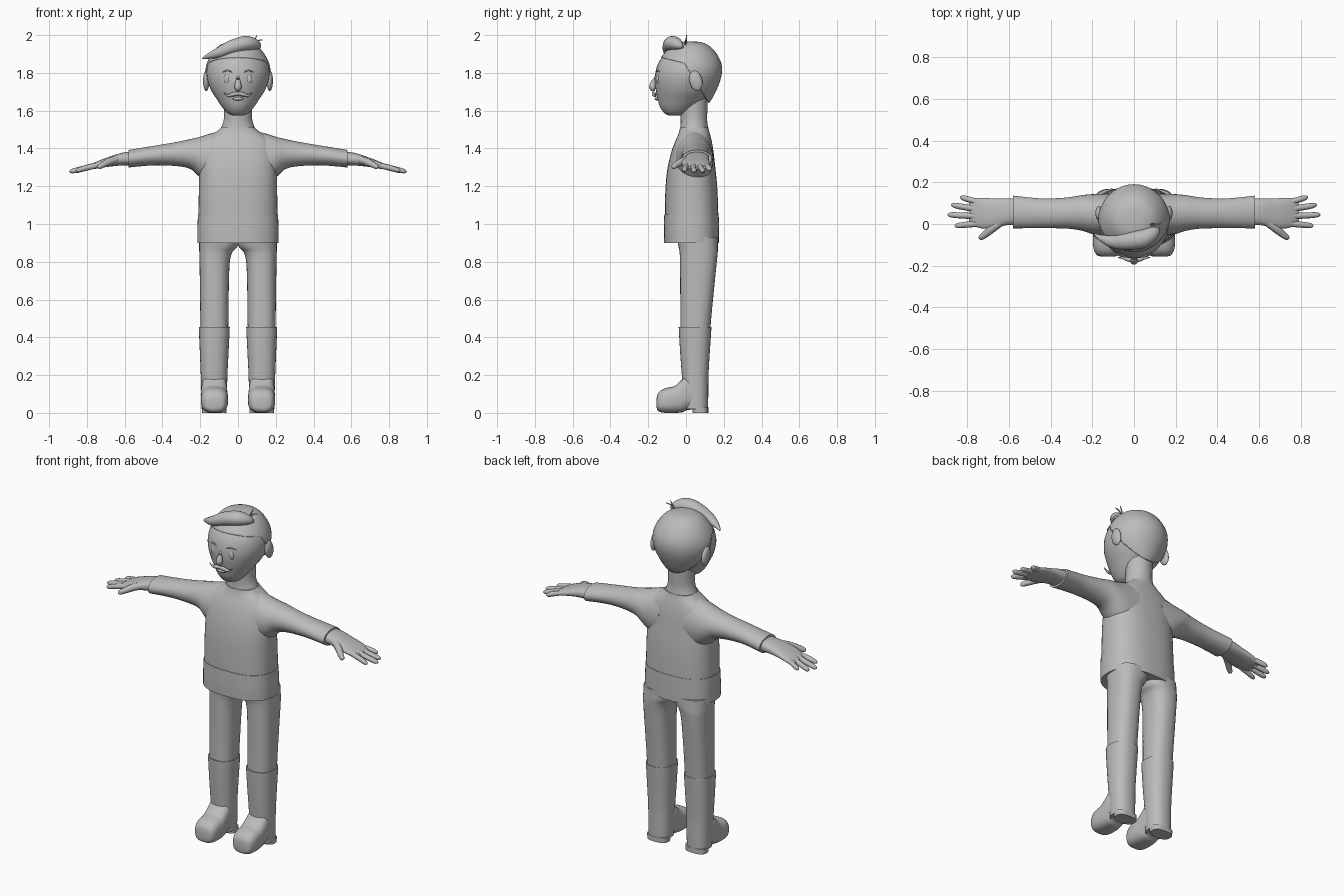
import bpy, bmesh, math
from mathutils import Vector, Matrix

grey = bpy.data.materials.new("plain_grey")
grey.diffuse_color = (0.5, 0.5, 0.5, 1)


def finish(name, bm, mirror=False):
    bmesh.ops.recalc_face_normals(bm, faces=bm.faces)
    me = bpy.data.meshes.new(name)
    bm.to_mesh(me)
    bm.free()
    me.materials.append(grey)
    ob = bpy.data.objects.new(name, me)
    bpy.context.collection.objects.link(ob)
    if mirror:
        ob.modifiers.new("mirror", 'MIRROR')
        ob.modifiers["mirror"].use_mirror_merge = False
    return ob


def spline(rows, steps):
    """Smooth curve through rows of numbers."""
    out = []
    for i in range(len(rows) - 1):
        a, b, c, d = (rows[max(0, min(len(rows) - 1, i + k))] for k in (-1, 0, 1, 2))
        for s in range(steps):
            t = s / steps
            out.append([0.5 * (2 * q + (r - p) * t + (2 * p - 5 * q + 4 * r - u) * t * t
                               + (3 * q - p - 3 * r + u) * t ** 3) for p, q, r, u in zip(a, b, c, d)])
    return out + [list(rows[-1])]


def skin(rings):
    bm = bmesh.new()
    loops = [[bm.verts.new(p) for p in r] for r in rings]
    n = len(loops[0])
    for a, b in zip(loops, loops[1:]):
        for i in range(n):
            bm.faces.new((a[i], a[(i + 1) % n], b[(i + 1) % n], b[i]))
    bm.faces.new(loops[0])
    bm.faces.new(loops[-1])
    return bm


def loft(rows, axis='z', p=2.0, n=32, steps=4):
    """Rows are (position, low, high, low, high) along the given axis."""
    rings = []
    for t, a0, a1, b0, b1 in spline(rows, steps):
        ring = []
        for i in range(n):
            w = 2 * math.pi * i / n
            c, s = math.cos(w), math.sin(w)
            u = (a0 + a1) / 2 + (a1 - a0) / 2 * math.copysign(abs(c) ** (2 / p), c)
            v = (b0 + b1) / 2 + (b1 - b0) / 2 * math.copysign(abs(s) ** (2 / p), s)
            ring.append({'z': (u, v, t), 'x': (t, u, v), 'y': (u, t, v)}[axis])
        rings.append(ring)
    return skin(rings)


def tube(rows, n=12, steps=5, flat=1.0):
    """Rows are (x, y, z, radius); flat squashes the height."""
    pts = spline(rows, steps)
    rings = []
    for i, q in enumerate(pts):
        d = Vector(pts[min(i + 1, len(pts) - 1)][:3]) - Vector(pts[max(i - 1, 0)][:3])
        d.normalize()
        ref = Vector((0, 0, 1)) if abs(d.z) < 0.9 else Vector((0, 1, 0))
        u = d.cross(ref).normalized()
        v = u.cross(d) * flat
        r = max(q[3], 0.0005)
        rings.append([Vector(q[:3]) + r * (u * math.cos(2 * math.pi * k / n)
                      + v * math.sin(2 * math.pi * k / n)) for k in range(n)])
    return skin(rings)


def ball(center, size, tilt=0.0):
    bm = bmesh.new()
    m = Matrix.Translation(center) @ Matrix.Rotation(tilt, 4, 'X') @ Matrix.Diagonal((*size, 1))
    bmesh.ops.create_uvsphere(bm, u_segments=20, v_segments=12, radius=1, matrix=m)
    return bm


def sym(rows):
    return [(z, -w, w, a, b) for z, w, a, b in rows]


# sweater body, hem band and sleeves
finish("sweater_body", loft(sym([
    (0.92, .208, -.108, .17), (1.05, .209, -.112, .171), (1.2, .207, -.108, .165),
    (1.3, .205, -.097, .155), (1.38, .20, -.078, .146), (1.43, .185, -.06, .138),
    (1.465, .15, -.045, .13), (1.49, .112, -.036, .123), (1.51, .09, -.032, .118)]), p=2.5, n=48))
finish("sweater_hem", loft(sym([
    (0.90, .215, -.116, .175), (0.97, .215, -.117, .175), (1.05, .212, -.115, .173)]), p=2.5, n=48))
finish("sleeve", loft([
    (.08, -.055, .145, 1.20, 1.495), (.15, -.055, .145, 1.21, 1.478), (.20, -.048, .143, 1.245, 1.462),
    (.25, -.032, .138, 1.29, 1.45), (.32, -.022, .127, 1.306, 1.435), (.42, -.02, .122, 1.311, 1.418),
    (.50, -.02, .127, 1.307, 1.405), (.58, -.021, .136, 1.299, 1.392)], 'x'), True)

# hands
finish("palm", loft([
    (.55, -.005, .122, 1.31, 1.383), (.61, -.006, .122, 1.31, 1.378), (.67, -.02, .122, 1.305, 1.36),
    (.72, -.022, .125, 1.298, 1.342), (.76, -.012, .124, 1.291, 1.325), (.79, .01, .108, 1.288, 1.308)],
    'x', p=2.4), True)
fingers = {
    "little_finger": [(.73, .10, 1.317, .013), (.79, .117, 1.3, .014), (.82, .126, 1.29, .012), (.833, .13, 1.286, .003)],
    "ring_finger": [(.74, .07, 1.314, .015), (.82, .082, 1.292, .0145), (.862, .09, 1.281, .012), (.876, .093, 1.278, .003)],
    "middle_finger": [(.74, .037, 1.314, .015), (.83, .041, 1.291, .0145), (.878, .044, 1.28, .012), (.893, .045, 1.277, .003)],
    "index_finger": [(.73, .003, 1.314, .015), (.80, -.003, 1.298, .0145), (.845, -.008, 1.285, .012), (.859, -.01, 1.281, .003)],
    "thumb": [(.63, .015, 1.345, .02), (.68, -.022, 1.33, .02), (.715, -.052, 1.313, .016), (.735, -.066, 1.302, .012), (.742, -.07, 1.298, .003)]}
for name, rows in fingers.items():
    finish(name, tube(rows), True)

# trousers
finish("trouser_leg", loft([
    (.40, .052, .198, -.03, .125), (.55, .05, .2, -.03, .138), (.70, .048, .202, -.031, .153),
    (.80, .043, .204, -.032, .163), (.85, .03, .205, -.034, .168), (.88, .004, .206, -.04, .169),
    (.93, -.01, .206, -.05, .168)], p=2.4), True)

# boots
finish("boot_shaft", loft([
    (.02, .06, .192, -.01, .117), (.10, .058, .194, -.015, .118), (.20, .056, .197, -.022, .119),
    (.32, .05, .202, -.031, .126), (.44, .044, .207, -.038, .134), (.452, .044, .207, -.038, .134)], p=2.3), True)
finish("boot_foot", loft([
    (-.156, .095, .155, .03, .075), (-.15, .074, .176, .012, .10), (-.13, .06, .19, .003, .121),
    (-.10, .054, .196, .0, .133), (-.06, .053, .196, .0, .143), (-.02, .056, .195, .003, .178),
    (.005, .058, .194, .014, .20), (.05, .062, .19, .02, .19)], 'y', p=2.8), True)
finish("boot_heel", loft([(0, .062, .19, .035, .118), (.03, .06, .192, .035, .118)], p=2.8, steps=1), True)

# neck and head
finish("neck", loft(sym([
    (1.46, .11, -.04, .125), (1.51, .089, -.03, .117), (1.55, .076, -.028, .112),
    (1.60, .073, -.03, .113), (1.68, .075, -.03, .115)])))
skull = [(1.575, .03, -.09, -.02), (1.587, .055, -.115, .01), (1.62, .085, -.138, .06),
         (1.66, .112, -.15, .105), (1.70, .138, -.158, .14), (1.75, .159, -.165, .168),
         (1.80, .167, -.162, .18), (1.85, .159, -.147, .177), (1.90, .134, -.113, .153),
         (1.935, .098, -.073, .117), (1.955, .055, -.03, .075), (1.96, .01, .01, .035)]
finish("head", loft(sym(skull), n=40))

# hair cap, cut along a forehead line and a nape line
hair = loft(sym([(z + .006 * (z > 1.9), w + .006, a - .006, b + .01 + max(0, 1.72 - z) * .35)
                 for z, w, a, b in skull]), n=40)
cuts = [(Vector((0, -.08, 1.87)), Vector((0, .25, 1)).normalized()),
        (Vector((0, .06, 1.74)), Vector((0, 1, .62)).normalized()),
        (Vector((0, 0, 1.625)), Vector((0, 0, 1)))]
for co, no in cuts:
    bmesh.ops.bisect_plane(hair, geom=hair.verts[:] + hair.edges[:] + hair.faces[:], plane_co=co, plane_no=no)


def bare(f):
    top, back, low = ((f.calc_center_median() - co).dot(no) > 0 for co, no in cuts)
    return not ((top or back) and low)


bmesh.ops.delete(hair, geom=[f for f in hair.faces if bare(f)], context='FACES')
cap = finish("hair_cap", hair)
solid = cap.modifiers.new("thickness", 'SOLIDIFY')
solid.thickness = .012

# swept front lock and loose strands
finish("front_lock", tube([
    (.115, -.02, 1.935, .008), (.095, -.04, 1.948, .03), (.045, -.07, 1.956, .044), (-.03, -.082, 1.937, .042),
    (-.10, -.085, 1.908, .031), (-.16, -.066, 1.887, .015), (-.19, -.048, 1.875, .003)], n=20, flat=.9))
finish("loose_strand_tall", tube([(.075, -.005, 1.93, .004), (.085, 0, 1.965, .004), (.10, .003, 1.999, .002)], n=8))
finish("loose_strand_short", tube([(.075, -.005, 1.94, .004), (.10, -.003, 1.968, .004), (.13, .002, 1.975, .002)], n=8))

# face details
finish("ear", ball((.168, .052, 1.758), (.017, .034, .055), .25), True)
finish("eye", ball((.058, -.146, 1.767), (.017, .012, .027)), True)
finish("eyebrow", tube([(.03, -.158, 1.803, .002), (.055, -.153, 1.812, .005), (.085, -.137, 1.803, .002)], n=8), True)
finish("nose", tube([(0, -.155, 1.785, .006), (0, -.17, 1.755, .013), (0, -.176, 1.728, .019),
                     (0, -.172, 1.712, .014), (0, -.165, 1.705, .003)], n=16))
finish("moustache", tube([(-.002, -.172, 1.69, .008), (.025, -.17, 1.687, .011), (.05, -.163, 1.68, .007),
                          (.075, -.16, 1.694, .002)]), True)
finish("lips", ball((0, -.154, 1.663), (.028, .012, .009)))

# smooth shading with crisp edges
for ob in bpy.context.scene.objects:
    ob.select_set(True)
    bpy.context.view_layer.objects.active = ob
bpy.ops.object.shade_smooth_by_angle(angle=math.radians(40))
